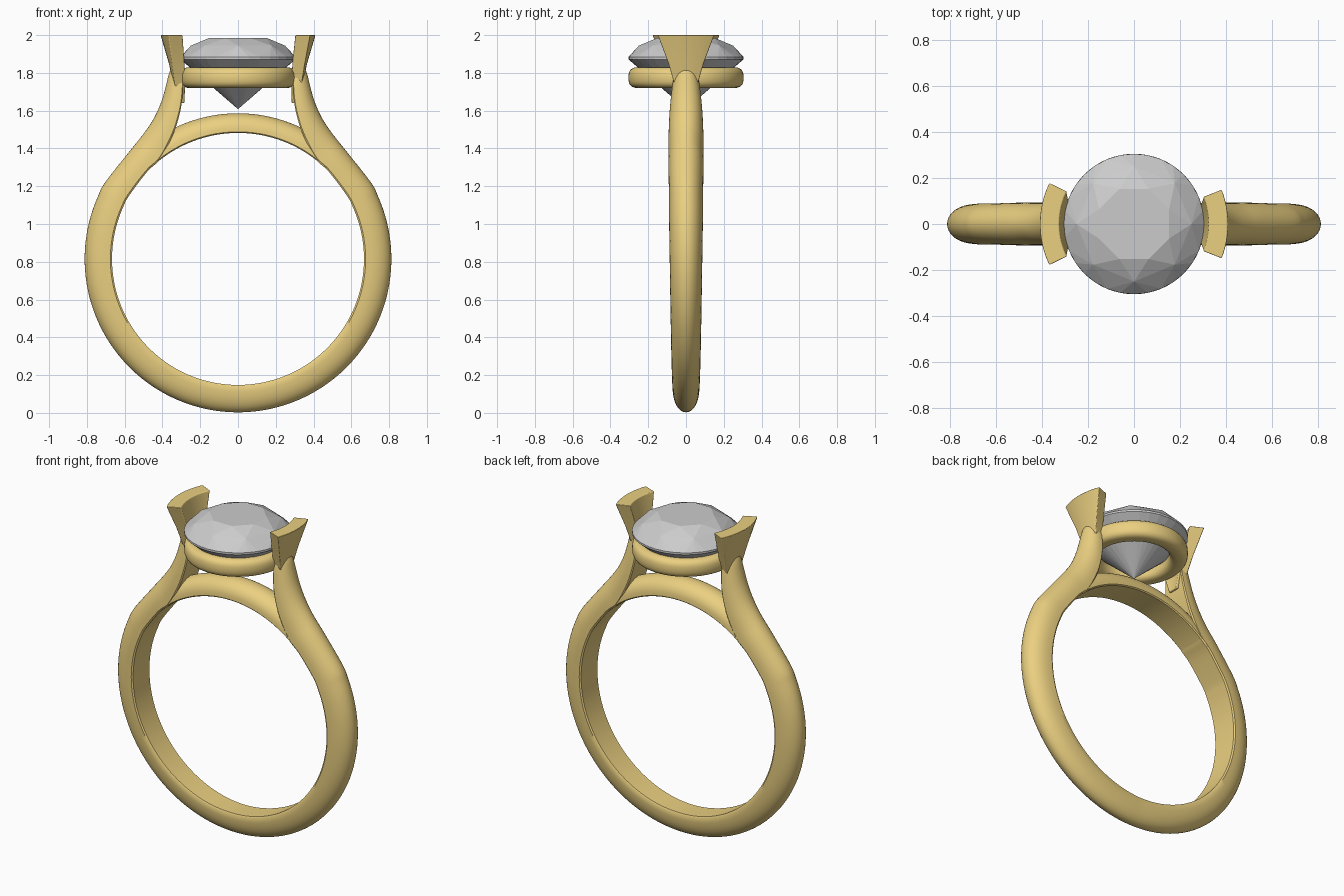
import bpy, bmesh, math
from math import sin, cos, pi, radians

if "Cube" in bpy.data.objects:
    bpy.data.objects.remove(bpy.data.objects["Cube"])

gold = bpy.data.materials.new("gold")
gold.diffuse_color = (0.83, 0.63, 0.22, 1)
gold.use_nodes = True
gold.node_tree.nodes["Principled BSDF"].inputs["Base Color"].default_value = gold.diffuse_color

CZ, R_IN, R_OUT = 0.815, 0.667, 0.812   # finger hole centre and radii


def finish(name, bm, mat=None, smooth=True, angle=35):
    bmesh.ops.recalc_face_normals(bm, faces=bm.faces)
    me = bpy.data.meshes.new(name)
    bm.to_mesh(me)
    bm.free()
    ob = bpy.data.objects.new(name, me)
    bpy.context.collection.objects.link(ob)
    if mat:
        me.materials.append(mat)
    if smooth:
        bpy.ops.object.select_all(action='DESELECT')
        ob.select_set(True)
        bpy.context.view_layer.objects.active = ob
        bpy.ops.object.shade_smooth_by_angle(angle=radians(angle))
    return ob


def loft(bm, loops, cyclic=False):
    rings = [[bm.verts.new(p) for p in lp] for lp in loops]
    pairs = list(zip(rings, rings[1:]))
    if cyclic:
        pairs.append((rings[-1], rings[0]))
    for a, b in pairs:
        n = len(a)
        for i in range(n):
            bm.faces.new((a[i], a[(i + 1) % n], b[(i + 1) % n], b[i]))
    if not cyclic:
        bm.faces.new(rings[0])
        bm.faces.new(rings[-1])


def catmull(pts, steps=4):
    out = []
    for i in range(len(pts) - 1):
        p0, p1, p2, p3 = (pts[max(i - 1, 0)], pts[i], pts[i + 1],
                          pts[min(i + 2, len(pts) - 1)])
        for s in range(steps):
            t = s / steps
            out.append(tuple(0.5 * (2 * b + (c - a) * t + (2*a - 5*b + 4*c - d) * t**2
                                    + (3*b - a - 3*c + d) * t**3)
                             for a, b, c, d in zip(p0, p1, p2, p3)))
    return out + [pts[-1]]


def d_section(s, n=20):
    # flat inside, domed outside: s = inner x, z, outer x, z, half width
    xi, zi, xo, zo, w = s
    loop = []
    for i in range(n + 1):
        a = pi * i / n
        h = sin(a) ** 0.85 if 0 < i < n else 0
        h = 0.06 + 0.94 * h
        loop.append((xi + (xo - xi) * h, w * cos(a), zi + (zo - zi) * h))
    loop.append((xi, -w * 0.93, zi))
    loop.append((xi, w * 0.93, zi))
    return loop


def arc_section(deg, r_out, w):
    c, s = cos(radians(deg)), sin(radians(deg))
    return (R_IN * c, CZ + R_IN * s, r_out * c, CZ + r_out * s, w)


# band: round below, flaring up into the two shoulders
half = [arc_section(d, R_OUT, 0.07 + 0.02 * min(1, (d + 90) / 110))
        for d in range(-90, 34, 6)]
half += [(.48, 1.278, .57, 1.39, .093), (.41, 1.345, .50, 1.478, .093),
         (.345, 1.47, .445, 1.56, .092), (.312, 1.57, .405, 1.65, .088),
         (.295, 1.66, .382, 1.73, .08), (.29, 1.75, .364, 1.80, .068),
         (.30, 1.81, .335, 1.86, .05)]
left = [(-a, b, -c, d, w) for a, b, c, d, w in reversed(half[1:])]
bm = bmesh.new()
loft(bm, [d_section(s) for s in catmull(left + half)])
finish("band", bm, gold)

# bridge arch closing the finger hole under the stone
bm = bmesh.new()
loft(bm, [d_section(arc_section(d, 0.771, 0.092)) for d in range(46, 135, 2)])
finish("bridge", bm, gold)

# seat ring under the stone
bm = bmesh.new()
loops = []
for i in range(64):
    a = 2 * pi * i / 64
    loop = []
    for j in range(24):
        b = 2 * pi * j / 24
        cb, sb = cos(b), sin(b)
        r = 0.252 + 0.053 * math.copysign(abs(cb) ** 0.75, cb)
        z = 1.775 + 0.055 * math.copysign(abs(sb) ** 0.75, sb)
        loop.append((r * cos(a), r * sin(a), z))
    loops.append(loop)
loft(bm, loops, cyclic=True)
finish("seat_ring", bm, gold, angle=60)


# curved walls gripping the stone, tapering downwards
def grip(name, side, spread):
    bm = bmesh.new()
    loops = []
    for z, ri, ro, f in ((1.64, .285, .315, .25), (1.73, .286, .34, .47),
                         (1.85, .297, .366, .69), (2.0, .325, .41, 1)):
        angs = [radians(spread) * f * (k / 6 - 1) for k in range(13)]
        loops.append([(side * ri * cos(a), ri * sin(a), z) for a in angs] +
                     [(side * ro * cos(a), ro * sin(a), z) for a in reversed(angs)])
    loft(bm, loops)
    ob = finish(name, bm, gold)
    bev = ob.modifiers.new("soft_edges", 'BEVEL')
    bev.width, bev.segments = 0.02, 4
    bev.limit_method, bev.angle_limit = 'ANGLE', radians(40)


grip("right_grip", 1, 21.5)
grip("left_grip", -1, 26)

# faceted round stone: hull of table, crown, girdle, pavilion and culet points
bm = bmesh.new()
for count, r, z, off in ((8, .165, 1.985, .5), (8, .25, 1.944, 0), (32, .305, 1.884, 0),
                         (32, .305, 1.872, 0), (8, .06, 1.659, .5), (1, 0, 1.608, 0)):
    for i in range(count):
        a = 2 * pi * (i + off) / count
        bm.verts.new((r * cos(a), r * sin(a), z))
bmesh.ops.convex_hull(bm, input=bm.verts)
bmesh.ops.dissolve_limit(bm, angle_limit=radians(1), verts=bm.verts, edges=bm.edges)
finish("stone", bm, smooth=False)
